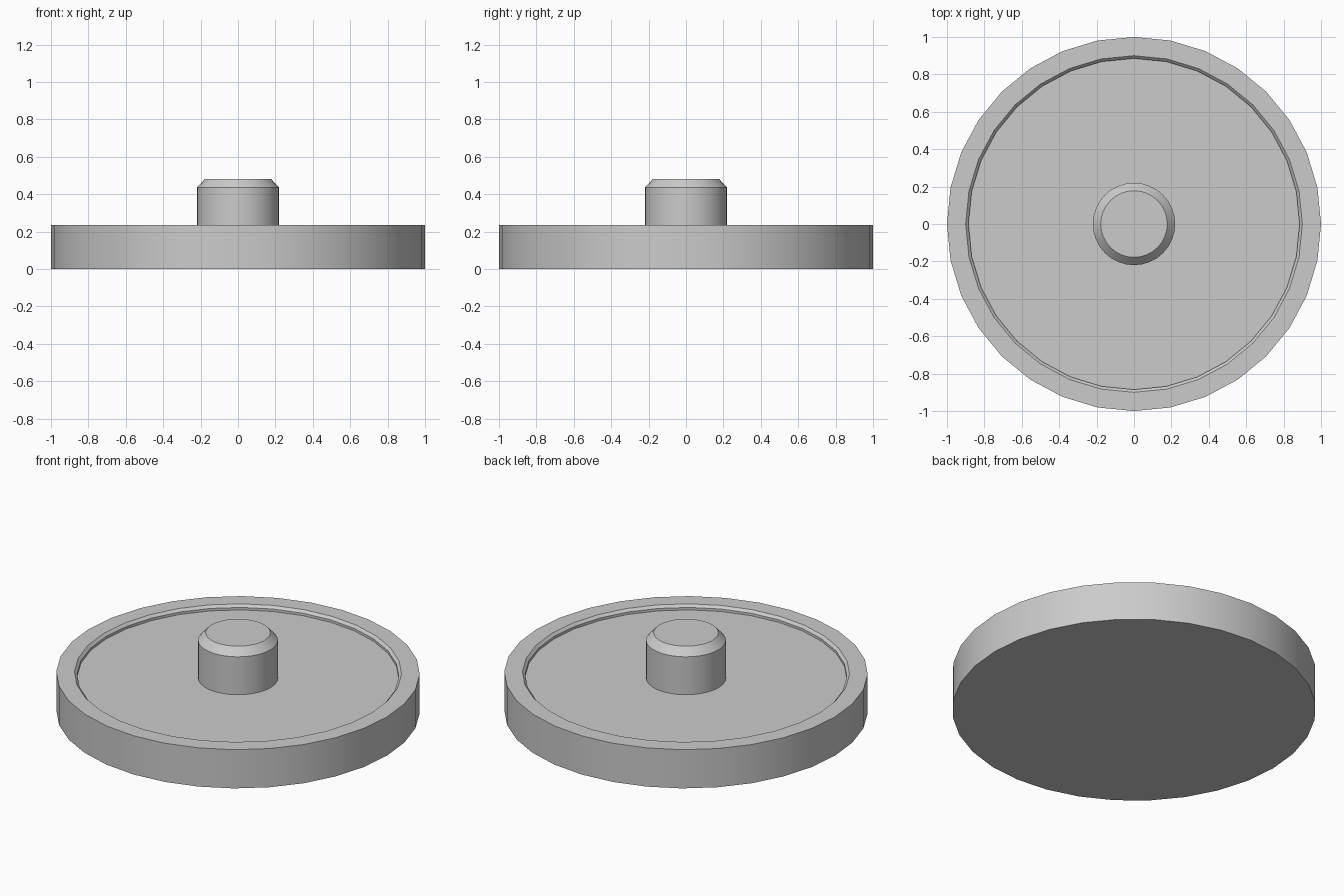
import bpy, bmesh, math

if "Cube" in bpy.data.objects:
    bpy.data.objects.remove(bpy.data.objects["Cube"])


def lathe(name, profile, sides):
    """Revolve (radius, z) points around z, capping both ends."""
    bm = bmesh.new()
    rings = []
    for r, z in profile:
        rings.append([bm.verts.new((r * math.cos(2 * math.pi * i / sides),
                                    r * math.sin(2 * math.pi * i / sides), z))
                      for i in range(sides)])
    for a, b in zip(rings, rings[1:]):
        for i in range(sides):
            j = (i + 1) % sides
            bm.faces.new((a[i], a[j], b[j], b[i]))
    bm.faces.new(rings[0][::-1])
    bm.faces.new(rings[-1])
    mesh = bpy.data.meshes.new(name)
    bm.to_mesh(mesh)
    bm.free()
    obj = bpy.data.objects.new(name, mesh)
    bpy.context.collection.objects.link(obj)
    bpy.ops.object.select_all(action='DESELECT')
    obj.select_set(True)
    bpy.context.view_layer.objects.active = obj
    bpy.ops.object.shade_smooth_by_angle(angle=math.radians(30))
    return obj


FLOOR = 0.205

# Round plate: outer wall, flat rim, bevelled lip and recessed floor
lathe("plate", [(1.0, 0.0), (1.0, 0.235), (0.9, 0.235),
                (0.885, 0.22), (0.885, FLOOR)], 32)

# Central peg with a chamfered top
lathe("peg", [(0.22, FLOOR), (0.22, 0.435), (0.178, 0.48)], 32)
